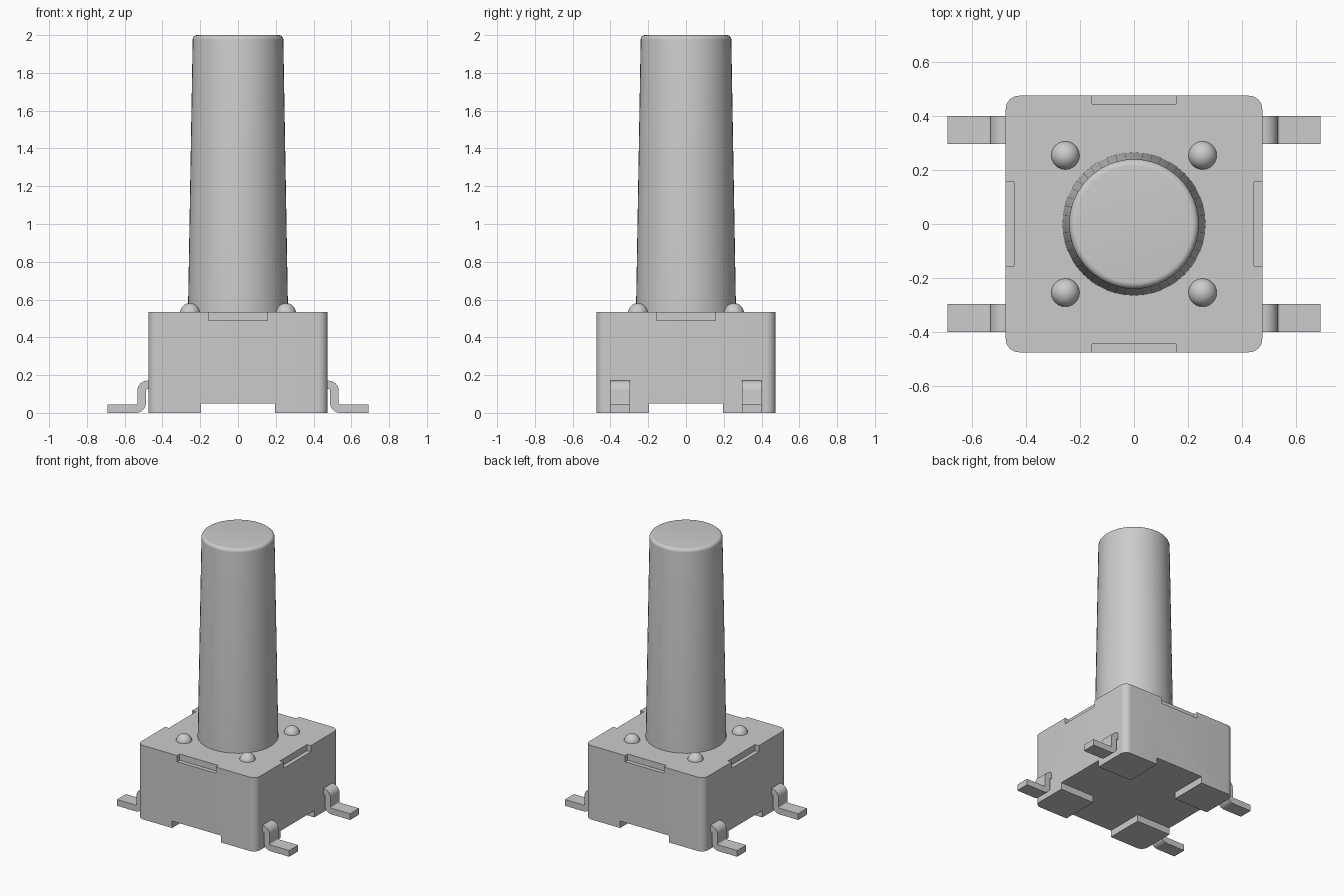
import bpy, bmesh, math
from mathutils import Vector

cube = bpy.data.objects.get("Cube")
if cube:
    bpy.data.objects.remove(cube, do_unlink=True)

# Single plain grey for every part
GREY = (0.6, 0.6, 0.6, 1.0)
grey = bpy.data.materials.new("light_grey")
grey.use_nodes = True
grey.diffuse_color = GREY
grey.node_tree.nodes["Principled BSDF"].inputs["Base Color"].default_value = GREY

HALF = 0.475        # half width of the housing
CORNER = 0.05       # corner radius of the housing
BODY_TOP = 0.49
COVER_TOP = 0.535


def finish(name, bm):
    bmesh.ops.recalc_face_normals(bm, faces=bm.faces)
    mesh = bpy.data.meshes.new(name)
    bm.to_mesh(mesh)
    bm.free()
    mesh.materials.append(grey)
    obj = bpy.data.objects.new(name, mesh)
    bpy.context.collection.objects.link(obj)
    return obj


def activate(obj):
    bpy.ops.object.select_all(action='DESELECT')
    obj.select_set(True)
    bpy.context.view_layer.objects.active = obj


def smooth(obj):
    activate(obj)
    bpy.ops.object.shade_smooth_by_angle(angle=math.radians(30))


def prism(name, points, offset):
    """Extrude a closed 3D outline along an offset vector."""
    bm = bmesh.new()
    face = bm.faces.new([bm.verts.new(p) for p in points])
    new = bmesh.ops.extrude_face_region(bm, geom=[face])["geom"]
    verts = [v for v in new if isinstance(v, bmesh.types.BMVert)]
    bmesh.ops.translate(bm, verts=verts, vec=Vector(offset))
    return finish(name, bm)


def lathe(name, profile, x, y, steps):
    """Revolve an (r, z) profile around a vertical axis at x, y."""
    bm = bmesh.new()
    verts = [bm.verts.new((r, 0, z)) for r, z in profile]
    edges = [bm.edges.new(pair) for pair in zip(verts, verts[1:])]
    bmesh.ops.spin(bm, geom=verts + edges, cent=(0, 0, 0), axis=(0, 0, 1),
                   angle=math.tau, steps=steps)
    bmesh.ops.remove_doubles(bm, verts=bm.verts, dist=1e-5)
    bmesh.ops.translate(bm, verts=bm.verts, vec=(x, y, 0))
    smooth(finish(name, bm))


def arc(cx, cy, r, start, end, steps):
    for i in range(steps + 1):
        a = math.radians(start + (end - start) * i / steps)
        yield cx + r * math.cos(a), cy + r * math.sin(a)


def four_fold(quarter):
    """Repeat a quarter outline at 0, 90, 180 and 270 degrees."""
    out = []
    for c, s in ((1, 0), (0, 1), (-1, 0), (0, -1)):
        out += [(x * c - y * s, x * s + y * c) for x, y in quarter]
    return out


def at_height(points, z):
    return [(x, y, z) for x, y in points]


# Housing: rounded block with a cross-shaped channel under it
corner = list(arc(HALF - CORNER, HALF - CORNER, CORNER, 0, 90, 8))
body = prism("housing", at_height(four_fold(corner), 0), (0, 0, BODY_TOP))
gap = 0.195
cross = four_fold([(1, -gap), (1, gap), (gap, gap)])
cutter = prism("channel_cutter", at_height(cross, -0.1), (0, 0, 0.15))
cutter.hide_render = True
cut = body.modifiers.new("channel", 'BOOLEAN')
cut.operation = 'DIFFERENCE'
cut.solver = 'EXACT'
cut.object = cutter
activate(body)
bpy.ops.object.modifier_apply(modifier=cut.name)
bpy.data.objects.remove(cutter, do_unlink=True)
smooth(body)

# Cover plate with a shallow notch in the middle of each side
n, inner = 0.155, HALF - 0.03
cover = prism("cover_plate",
              at_height(four_fold([(HALF, -n), (inner, -n), (inner, n), (HALF, n)] + corner), BODY_TOP),
              (0, 0, COVER_TOP - BODY_TOP))
smooth(cover)

# Tall tapered plunger with a rounded top rim
lathe("plunger",
      [(0, COVER_TOP - 0.01), (0.265, COVER_TOP - 0.01)]
      + list(arc(0.216, 1.976, 0.024, 0, 90, 6)) + [(0, 2.0)],
      0, 0, 48)

# Four rivet heads on the cover
for side_x, label_x in ((1, "left"), (-1, "right")):
    for side_y, label_y in ((-1, "front"), (1, "back")):
        lathe(f"rivet_{label_y}_{label_x}",
              [(0, 0.528)] + list(arc(0, 0.528, 0.053, 0, 90, 8)),
              0.254 * side_x, 0.254 * side_y, 24)

# Four bent terminals: strip section swept across the strip width
t = 0.0225
top_z, foot_z, bend = 0.148, t, 0.03
outer = ([(0.45, top_z + t)]
         + list(arc(0.48, top_z - bend, bend + t, 90, 0, 8))
         + list(arc(0.54, foot_z + bend, bend - t, 180, 270, 6))
         + [(0.69, foot_z + t)])
under = ([(0.69, 0)]
         + list(arc(0.54, foot_z + bend, bend + t, 270, 180, 8))
         + list(arc(0.48, top_z - bend, bend - t, 0, 90, 6))
         + [(0.45, top_z - t)])
for side_x, label_x in ((1, "left"), (-1, "right")):
    for y, label_y in ((-0.4, "front"), (0.297, "back")):
        leg = prism(f"terminal_{label_y}_{label_x}",
                    [(x * side_x, y, z) for x, z in outer + under],
                    (0, 0.103, 0))
        smooth(leg)
